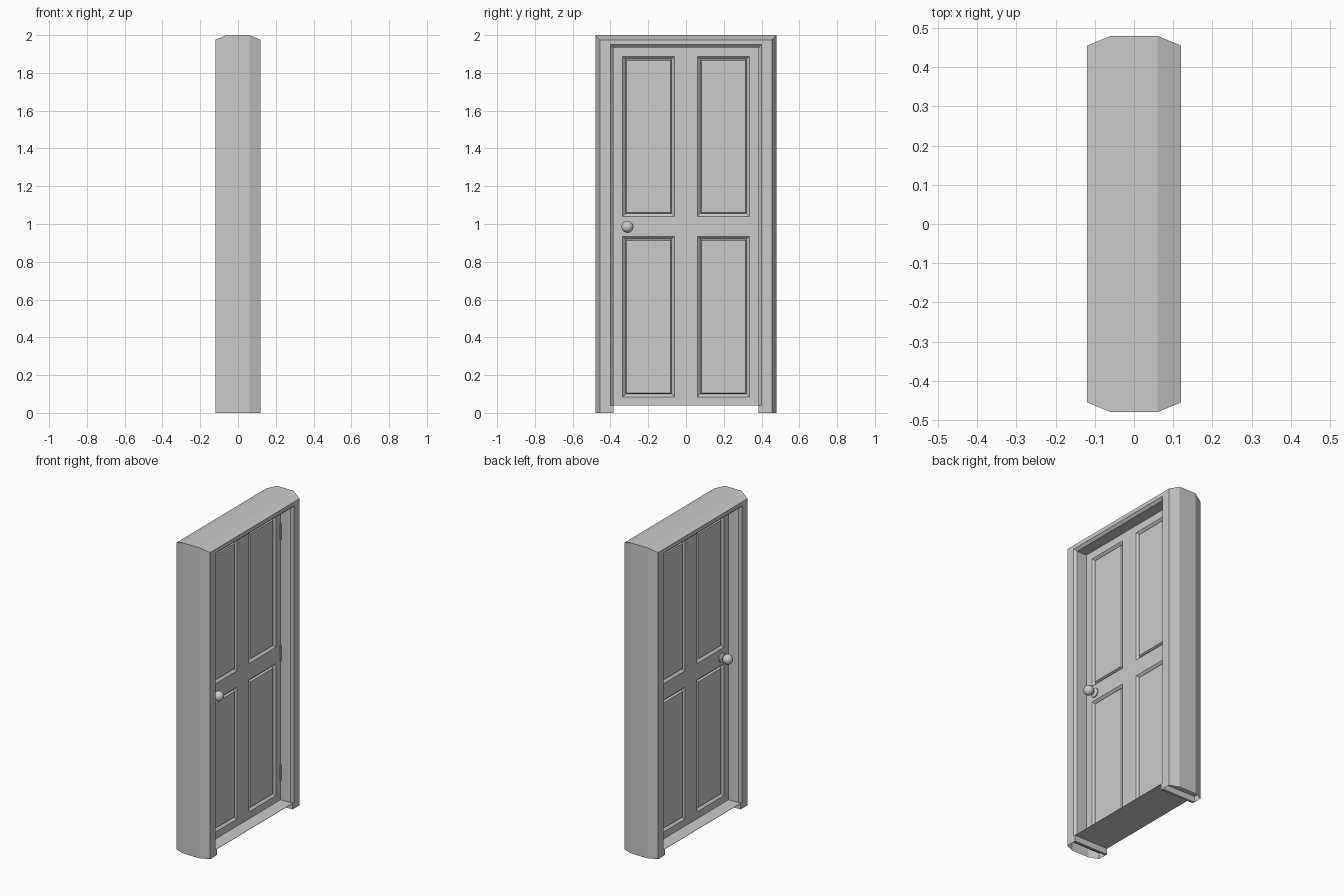
import bpy, bmesh, math

if "Cube" in bpy.data.objects:
    bpy.data.objects.remove(bpy.data.objects["Cube"])

DOOR_X = 0.035   # half thickness of the door
SILL_Z = 0.04


def make_object(name, bm):
    bmesh.ops.recalc_face_normals(bm, faces=bm.faces)
    mesh = bpy.data.meshes.new(name)
    bm.to_mesh(mesh)
    bm.free()
    obj = bpy.data.objects.new(name, mesh)
    bpy.context.collection.objects.link(obj)
    return obj


def mirror(obj, axes):
    mod = obj.modifiers.new("Mirror", 'MIRROR')
    mod.use_axis = axes
    mod.merge_threshold = 0.0001


def box(name, lo, hi):
    bm = bmesh.new()
    bmesh.ops.create_cube(bm, size=1)
    for v in bm.verts:
        for i in range(3):
            v.co[i] = lo[i] + (v.co[i] + 0.5) * (hi[i] - lo[i])
    return make_object(name, bm)


# Frame: chamfered section swept over jamb, head and jamb with mitred corners
# section points: x, half width, head height
half = [(0.06, 0.48, 2.0), (0.12, 0.455, 1.975), (0.12, 0.40, 1.95), (0.105, 0.385, 1.935)]
section = half + [(-x, y, z) for x, y, z in reversed(half)]
bm = bmesh.new()
rows = []
for x, y, z in section:
    rows.append([bm.verts.new(p) for p in
                 ((x, -y, 0), (x, -y, z), (x, y, z), (x, y, 0))])
for i, row in enumerate(rows):
    nxt = rows[(i + 1) % len(rows)]
    for k in range(3):
        bm.faces.new((row[k], row[k + 1], nxt[k + 1], nxt[k]))
make_object("door_frame", bm)

# Jamb feet: square off the inner corners below the sill
foot = box("jamb_foot", (-0.12, 0.385, 0), (0.12, 0.40, SILL_Z))
mirror(foot, (False, True, False))

# Sill: thin plate between and into the jambs
box("sill", (-0.12, -0.455, SILL_Z - 0.002), (0.12, 0.455, SILL_Z))

# Door leaf: grid face with four inset panels, mirrored to the back
ys = [-0.385, -0.335, -0.06, 0.06, 0.335, 0.385]
zs = [SILL_Z, 0.085, 0.935, 1.04, 1.888, 1.937]
bm = bmesh.new()
grid = [[bm.verts.new((DOOR_X, y, z)) for y in ys] for z in zs]
panels = []
for i in range(5):
    for j in range(5):
        f = bm.faces.new((grid[i][j], grid[i][j + 1], grid[i + 1][j + 1], grid[i + 1][j]))
        if i in (1, 3) and j in (1, 3):
            panels.append(f)
bm.normal_update()
rim = [e for e in bm.edges if e.is_boundary]
bmesh.ops.inset_individual(bm, faces=panels, thickness=0.022, depth=-0.016)
bmesh.ops.inset_individual(bm, faces=panels, thickness=0.008, depth=0.012)
ext = bmesh.ops.extrude_edge_only(bm, edges=rim)
for v in ext["geom"]:
    if isinstance(v, bmesh.types.BMVert):
        v.co.x = 0
leaf = make_object("door_leaf", bm)
mirror(leaf, (True, False, False))

# Hinges: three flat leaves in the gap on the right
for n, z in enumerate((0.215, 0.985, 1.77)):
    box(f"hinge_{n + 1}", (-0.04, 0.377, z - 0.054), (0.04, 0.384, z + 0.054))

# Knobs: rosette, neck and ball turned as one profile, one on each side
profile = [(0.030, 0.0), (0.030, 0.006), (0.022, 0.011), (0.012, 0.014), (0.012, 0.024)]
for k in range(1, 8):
    a = math.radians(-65 + k * 155 / 8)
    profile.append((0.032 * math.cos(a), 0.046 + 0.030 * math.sin(a)))
profile.append((0.0, 0.076))
bm = bmesh.new()
verts = [bm.verts.new((DOOR_X + x, -0.31 + r, 0.985)) for r, x in profile]
edges = [bm.edges.new(p) for p in zip(verts, verts[1:])]
bmesh.ops.spin(bm, geom=verts + edges, cent=(0, -0.31, 0.985), axis=(1, 0, 0),
               angle=math.tau, steps=20, use_merge=True)
bmesh.ops.remove_doubles(bm, verts=bm.verts, dist=0.0001)
knob = make_object("door_knob", bm)
mirror(knob, (True, False, False))
bpy.context.view_layer.objects.active = knob
knob.select_set(True)
bpy.ops.object.shade_smooth_by_angle(angle=math.radians(40))
